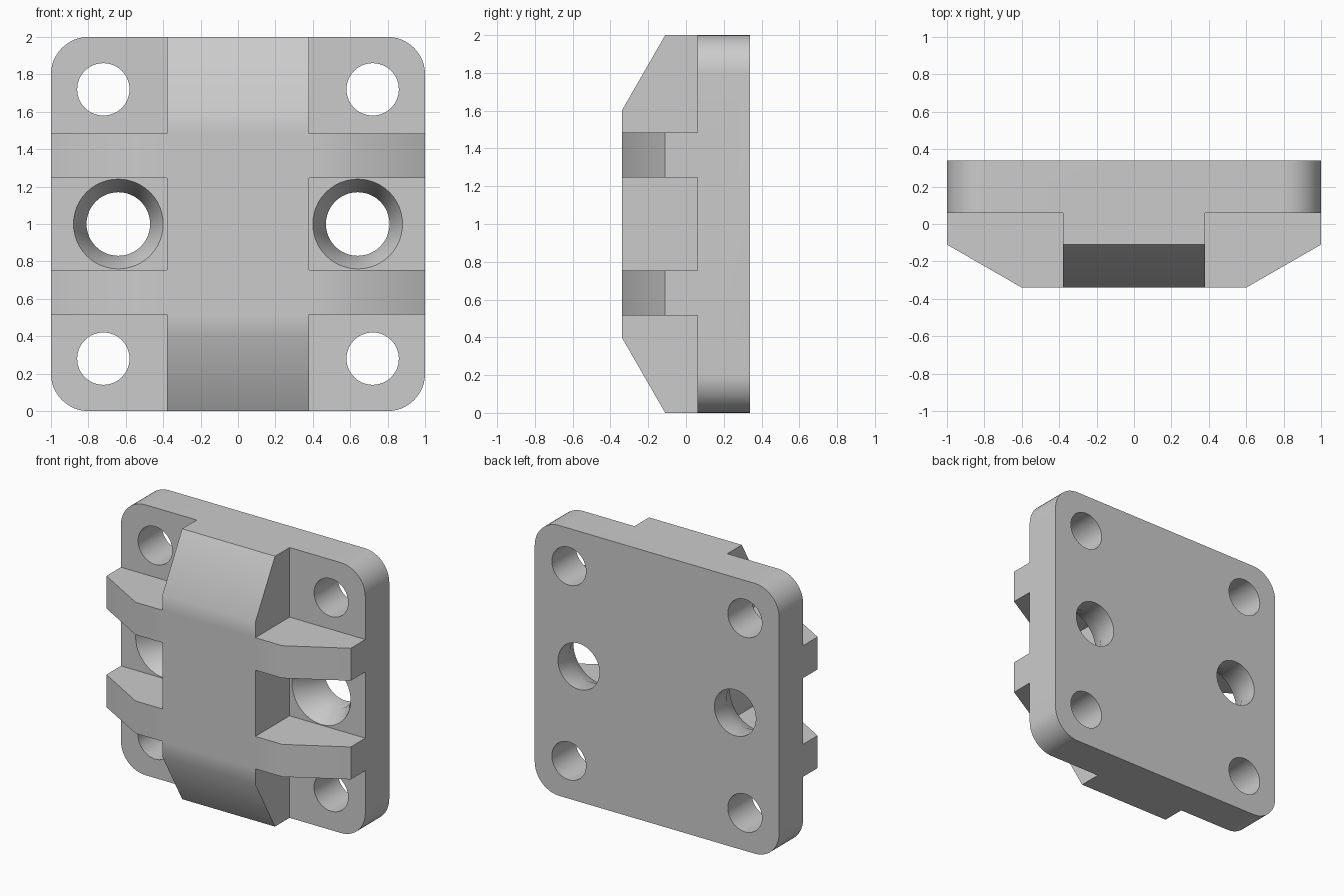
import bpy, bmesh, math
from mathutils import Vector

cube = bpy.data.objects.get("Cube")
if cube:
    bpy.data.objects.remove(cube, do_unlink=True)

grey = bpy.data.materials.new("plain grey")
grey.use_nodes = True
grey.diffuse_color = (0.6, 0.6, 0.6, 1)
grey.node_tree.nodes["Principled BSDF"].inputs["Base Color"].default_value = grey.diffuse_color

FRONT, BACK, SEAT, INNER = -0.34, 0.34, 0.06, 0.2


def finish(name, bm):
    bmesh.ops.recalc_face_normals(bm, faces=bm.faces)
    mesh = bpy.data.meshes.new(name)
    bm.to_mesh(mesh)
    bm.free()
    mesh.materials.append(grey)
    obj = bpy.data.objects.new(name, mesh)
    bpy.context.collection.objects.link(obj)
    return obj


def prism(name, points, direction):
    """Extrude a flat outline along a direction."""
    bm = bmesh.new()
    face = bm.faces.new([bm.verts.new(p) for p in points])
    new = bmesh.ops.extrude_face_region(bm, geom=[face])["geom"]
    verts = [v for v in new if isinstance(v, bmesh.types.BMVert)]
    bmesh.ops.translate(bm, verts=verts, vec=Vector(direction))
    return finish(name, bm)


def lathe(name, x, z, profile, sides=48):
    """Closed round cutter along y from (y, radius) pairs."""
    bm = bmesh.new()
    rings = []
    for y, r in profile:
        angles = [2 * math.pi * i / sides for i in range(sides)]
        rings.append([bm.verts.new((x + r * math.cos(a), y, z + r * math.sin(a))) for a in angles])
    for a, b in zip(rings, rings[1:]):
        for i in range(sides):
            j = (i + 1) % sides
            bm.faces.new((a[i], a[j], b[j], b[i]))
    bm.faces.new(rings[0])
    bm.faces.new(rings[-1])
    return finish(name, bm)


def combine(target, tool, operation):
    mod = target.modifiers.new(operation, "BOOLEAN")
    mod.operation, mod.solver, mod.object = operation, "EXACT", tool
    bpy.context.view_layer.objects.active = target
    bpy.ops.object.modifier_apply(modifier=mod.name)
    bpy.data.objects.remove(tool, do_unlink=True)


# Rounded mounting plate
radius, steps = 0.2, 12
outline = []
for corner, (sx, sz) in enumerate([(1, 1), (-1, 1), (-1, -1), (1, -1)]):
    for i in range(steps + 1):
        a = math.pi / 2 * (corner + i / steps)
        outline.append((sx * (1 - radius) + radius * math.cos(a), SEAT,
                        1 + sz * (1 - radius) + radius * math.sin(a)))
body = prism("mounting_block", outline, (0, BACK - SEAT, 0))

# Central spine with sloped ends
spine = [(INNER, 0), (-0.11, 0), (FRONT, 0.4), (FRONT, 1.6), (-0.11, 2), (INNER, 2)]
combine(body, prism("spine", [(-0.38, y, z) for y, z in spine], (0.76, 0, 0)), "UNION")

# Two cross ribs with tapered ends
rib = [(-1, INNER), (-1, -0.11), (-0.6, FRONT), (0.6, FRONT), (1, -0.11), (1, INNER)]
for z in (0.515, 1.245):
    combine(body, prism("rib", [(x, y, z) for x, y in rib], (0, 0, 0.24)), "UNION")

# Four corner holes and two countersunk middle holes
for side in (-1, 1):
    for z in (0.28, 1.72):
        combine(body, lathe("corner_hole", side * 0.72, z, [(-0.5, 0.14), (0.5, 0.14)]), "DIFFERENCE")
    sink = [(-0.5, 0.24), (SEAT, 0.24), (INNER, 0.17), (0.5, 0.17)]
    combine(body, lathe("middle_hole", side * 0.64, 1, sink), "DIFFERENCE")

# Soft shading with sharp edges kept
for obj in bpy.context.selected_objects:
    obj.select_set(False)
body.select_set(True)
bpy.context.view_layer.objects.active = body
bpy.ops.object.shade_smooth_by_angle(angle=math.radians(35))
